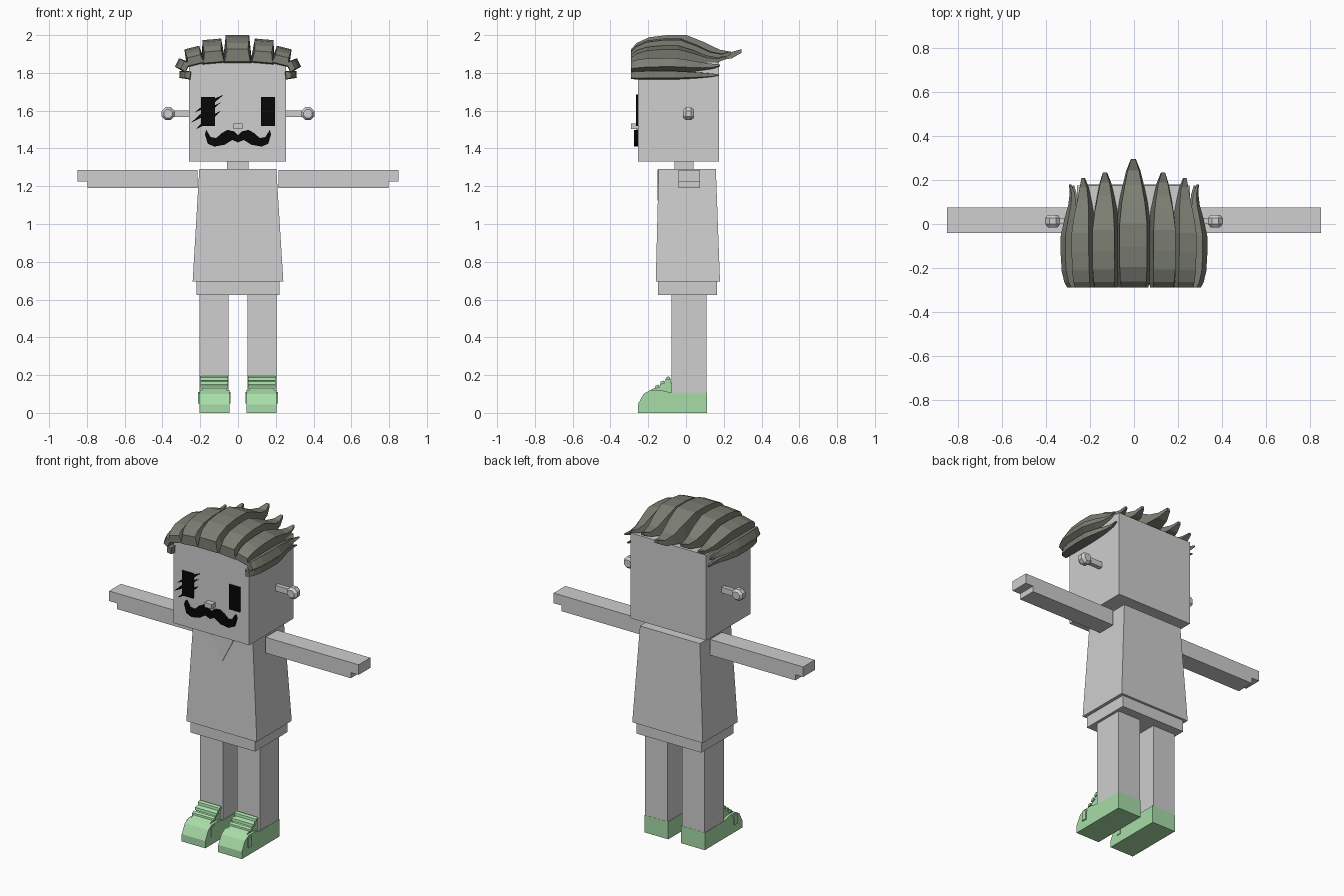
import bpy, bmesh, math
from mathutils import Vector, Matrix

cube = bpy.data.objects.get("Cube")
if cube:
    bpy.data.objects.remove(cube, do_unlink=True)


def material(name, rgb):
    m = bpy.data.materials.new(name)
    m.use_nodes = True
    m.diffuse_color = (*rgb, 1)
    m.node_tree.nodes["Principled BSDF"].inputs["Base Color"].default_value = (*rgb, 1)
    return m


GREY = material("light grey", (0.62, 0.62, 0.62))
GREEN = material("soft green", (0.39, 0.72, 0.39))
HAIR = material("olive grey", (0.2, 0.21, 0.17))
BLACK = material("black", (0.002, 0.002, 0.002))


def loft(name, rings, mat):
    """Skin a closed solid through rings of equal length."""
    bm = bmesh.new()
    loops = [[bm.verts.new(p) for p in ring] for ring in rings]
    for a, b in zip(loops, loops[1:]):
        for i in range(len(a)):
            j = (i + 1) % len(a)
            bm.faces.new((a[i], a[j], b[j], b[i]))
    bm.faces.new(loops[0])
    bm.faces.new(loops[-1])
    bmesh.ops.recalc_face_normals(bm, faces=bm.faces)
    mesh = bpy.data.meshes.new(name)
    bm.to_mesh(mesh)
    bm.free()
    mesh.materials.append(mat)
    ob = bpy.data.objects.new(name, mesh)
    bpy.context.collection.objects.link(ob)
    return ob


def rect(x0, x1, y0, y1, z):
    return [(x0, y0, z), (x1, y0, z), (x1, y1, z), (x0, y1, z)]


def box(name, x, y, z, mat):
    return loft(name, [rect(*x, *y, z[0]), rect(*x, *y, z[1])], mat)


def plate(name, points, y0, y1, mat):
    """Front-facing outline in x, z with a depth in y."""
    return loft(name, [[(x, y, z) for x, z in points] for y in (y0, y1)], mat)


def side_profile(name, points, x0, x1, mat):
    return loft(name, [[(x, y, z) for y, z in points] for x in (x0, x1)], mat)


# Head, neck, torso, hem
box("head", (-0.26, 0.255), (-0.255, 0.175), (1.33, 1.855), GREY)
box("neck", (-0.058, 0.055), (-0.06, 0.04), (1.27, 1.34), GREY)
loft("torso", [rect(-0.24, 0.24, -0.16, 0.18, 0.695),
               rect(-0.205, 0.203, -0.145, 0.158, 1.29)], GREY)
box("hem", (-0.22, 0.22), (-0.147, 0.165), (0.625, 0.70), GREY)
plate("collar", [(-0.083, 1.288), (0.083, 1.288), (0, 1.125)], -0.152, -0.144, GREY)

# Shoe outline in y, z
SHOE = [(-0.255, 0), (0.11, 0), (0.11, 0.107), (-0.078, 0.107), (-0.13, 0.12),
        (-0.19, 0.12), (-0.225, 0.1), (-0.255, 0.045)]
TONGUE = [(-0.2, 0.1), (-0.06, 0.1), (-0.08, 0.165), (-0.085, 0.19),
          (-0.1, 0.18), (-0.14, 0.145), (-0.19, 0.12)]

for side, s in (("left", 1), ("right", -1)):
    def xs(a, b):
        return tuple(sorted((s * a, s * b)))

    # Arm with a shorter lower palm
    box(side + "_arm", xs(0.215, 0.797), (-0.04, 0.074), (1.19, 1.287), GREY)
    box(side + "_hand", xs(0.79, 0.85), (-0.04, 0.074), (1.225, 1.287), GREY)

    # Leg and shoe
    box(side + "_leg", xs(0.049, 0.203), (-0.078, 0.109), (0.1, 0.64), GREY)
    side_profile(side + "_shoe", SHOE, *xs(0.044, 0.205), GREEN)
    side_profile(side + "_shoe_tongue", TONGUE, *xs(0.06, 0.19), GREEN)
    for k in range(3):
        y, z = -0.155 + 0.028 * k, 0.138 + 0.022 * k
        lace = [(y - 0.01, z - 0.01), (y - 0.007, z + 0.005),
                (y + 0.008, z + 0.012), (y + 0.015, z - 0.005)]
        side_profile(side + "_lace", lace, *xs(0.052, 0.198), GREEN)
    side_profile(side + "_shoe_patch", [(-0.2, 0.05), (-0.17, 0.05), (-0.165, 0.11), (-0.2, 0.11)],
                 *xs(0.04, 0.212), GREEN)

    # Ear stalk and faceted knob
    box(side + "_ear_stalk", xs(0.25, 0.345), (0, 0.027), (1.567, 1.602), GREY)
    rings = []
    for y, r in ((-0.015, 0.024), (0, 0.037), (0.027, 0.037), (0.042, 0.024)):
        rings.append([(s * 0.37 + r * math.cos(a), y, 1.584 + r * math.sin(a))
                      for a in (math.pi * (i + 0.5) / 4 for i in range(8))])
    loft(side + "_ear_knob", rings, GREY)

    # Eye plate
    ex = xs(0.122, 0.197)
    box(side + "_eye", ex, (-0.264, -0.25), (1.52, 1.672), BLACK)

# Lash strokes across the right eye
for (x0, z0), (x1, z1) in (((-0.23, 1.59), (-0.075, 1.685)),
                           ((-0.25, 1.535), (-0.09, 1.645)),
                           ((-0.225, 1.5), (-0.09, 1.6))):
    mx, mz = (x0 + x1) / 2, (z0 + z1) / 2
    plate("lash", [(x0, z0), (mx + 0.008, mz - 0.011), (x1, z1), (mx - 0.008, mz + 0.011)],
          -0.266, -0.25, BLACK)

# Moustache, mirrored halves
HALF = [(0, 1.47), (0.02, 1.49), (0.055, 1.498), (0.085, 1.482), (0.115, 1.455),
        (0.145, 1.46), (0.168, 1.498), (0.175, 1.475), (0.16, 1.425), (0.125, 1.41),
        (0.07, 1.42), (0.03, 1.445), (0, 1.432)]
for side, s in (("left", 1), ("right", -1)):
    plate(side + "_moustache", [(s * x, z) for x, z in HALF], -0.275, -0.25, BLACK)

# Nose
box("nose", (-0.024, 0.024), (-0.29, -0.25), (1.503, 1.532), GREY)

# Hair lock stations: length fraction, bottom, top, width factor
LOCK = [(0, 0.05, 0.5, 0.88), (0.05, 0, 0.72, 0.95), (0.16, 0, 0.92, 1),
        (0.32, 0, 1, 1), (0.5, 0, 1, 1), (0.66, 0, 0.75, 0.85),
        (0.8, 0.1, 0.48, 0.62), (0.91, 0.17, 0.4, 0.42), (1, 0.37, 0.5, 0.15)]


def hair_lock(name, x, z, width, height, tip, roll):
    turn = Matrix.Rotation(roll, 3, 'Y')
    rings = []
    for t, low, high, w in LOCK:
        half = width * w / 2
        pts = [(-half, low), (half, low), (half * 0.8, high), (-half * 0.8, high)]
        rings.append([turn @ Vector((px, 0, pz * height))
                      + Vector((x, -0.29 + t * (tip + 0.29), z)) for px, pz in pts])
    loft(name, rings, HAIR)


hair_lock("hair_crown", -0.003, 1.852, 0.155, 0.148, 0.295, 0)
for side, s in (("left", 1), ("right", -1)):
    for name, x, z, w, h, tip, deg in (
            ("inner", 0.128, 1.85, 0.125, 0.128, 0.235, 5),
            ("outer", 0.222, 1.842, 0.1, 0.095, 0.21, 14),
            ("temple", 0.265, 1.828, 0.062, 0.064, 0.18, 65),
            ("sideburn", 0.25, 1.787, 0.045, 0.06, 0.175, 86)):
        hair_lock(f"{side}_{name}_hair", s * x, z, w, h, tip, s * math.radians(deg))
